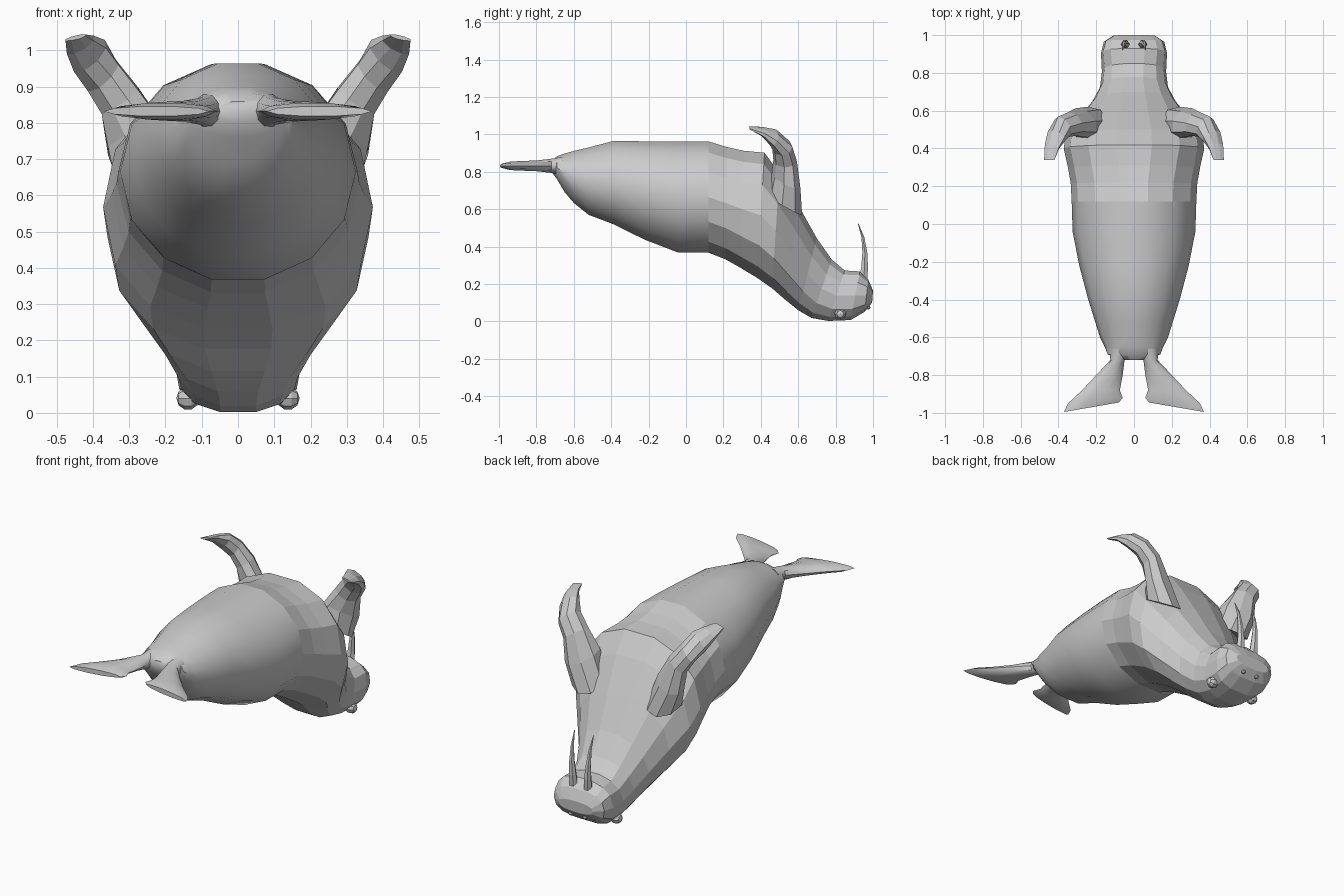
import bpy, bmesh, math
from mathutils import Vector


def ring(c, a, b, n=14, p=2.0):
    """Closed (super)elliptical section with half-axes a and b."""
    c, a, b = Vector(c), Vector(a), Vector(b)
    pts = []
    for i in range(n):
        t = 2 * math.pi * (i + 0.5) / n
        s, k = math.sin(t), math.cos(t)
        pts.append(c + a * math.copysign(abs(s) ** (2 / p), s)
                   + b * math.copysign(abs(k) ** (2 / p), k))
    return pts


def loft(name, rings, smooth=None, caps=(True, True), mirror=False):
    bm = bmesh.new()
    rows = [[bm.verts.new(v) for v in r] for r in rings]
    n = len(rows[0])
    for r, s in zip(rows, rows[1:]):
        for i in range(n):
            j = (i + 1) % n
            bm.faces.new((r[i], r[j], s[j], s[i]))
    if caps[0]:
        bm.faces.new(rows[0])
    if caps[1]:
        bm.faces.new(rows[-1])
    bmesh.ops.recalc_face_normals(bm, faces=bm.faces)
    me = bpy.data.meshes.new(name)
    bm.to_mesh(me)
    bm.free()
    ob = bpy.data.objects.new(name, me)
    bpy.context.collection.objects.link(ob)
    if mirror:
        ob.modifiers.new("mirror", "MIRROR").use_mirror_merge = False
    if smooth:
        bpy.ops.object.select_all(action='DESELECT')
        ob.select_set(True)
        bpy.context.view_layer.objects.active = ob
        bpy.ops.object.shade_smooth_by_angle(angle=math.radians(smooth))
    return ob


def section(top, bot, w, p=2.0):
    """Body ring spanning a top and a bottom (y, z) point, half-width w."""
    t, b = Vector((0, *top)), Vector((0, *bot))
    return ring((t + b) / 2, (w, 0, 0), (t - b) / 2, 14, p)


# smooth hind body: y, top z, bottom z, half-width
hind = [(-0.72, 0.86, 0.80, 0.06), (-0.69, 0.885, 0.76, 0.14),
        (-0.65, 0.90, 0.69, 0.155), (-0.60, 0.915, 0.63, 0.18),
        (-0.52, 0.935, 0.565, 0.205), (-0.39, 0.97, 0.515, 0.245),
        (-0.22, 0.97, 0.43, 0.29), (-0.04, 0.97, 0.36, 0.325),
        (0.12, 0.97, 0.36, 0.33)]
loft("hind_body", [section((y, t), (y, b), w) for y, t, b, w in hind],
     smooth=45, caps=(True, False))

# faceted chest, neck and head: top point, bottom point, half-width, squareness
fore = [((0.12, 0.97), (0.12, 0.36), 0.33, 2.0),
        ((0.22, 0.94), (0.21, 0.325), 0.335, 2.0),
        ((0.31, 0.92), (0.29, 0.28), 0.35, 2.1),
        ((0.42, 0.91), (0.38, 0.225), 0.372, 2.2),
        ((0.50, 0.80), (0.46, 0.17), 0.36, 2.2),
        ((0.60, 0.63), (0.53, 0.11), 0.29, 2.2),
        ((0.70, 0.45), (0.60, 0.055), 0.22, 2.2),
        ((0.78, 0.335), (0.67, 0.015), 0.18, 2.3),
        ((0.85, 0.275), (0.76, 0.0), 0.17, 2.5),
        ((0.93, 0.27), (0.88, 0.005), 0.175, 2.7),
        ((0.975, 0.225), (0.955, 0.05), 0.16, 2.7),
        ((1.0, 0.165), (0.995, 0.10), 0.11, 2.5)]
loft("chest_and_head", [section(*f) for f in fore], caps=(False, True))

# front flippers, curling back toward the tip
loft("front_flipper", [
    ring((0.24, 0.53, 0.62), (0.09, 0.02, -0.02), (-0.03, 0.09, -0.05), 8),
    ring((0.28, 0.535, 0.75), (0.085, 0.02, -0.03), (0, 0.075, -0.03), 8),
    ring((0.325, 0.53, 0.86), (0.055, 0.02, -0.035), (0, 0.06, 0.01), 8),
    ring((0.375, 0.515, 0.93), (0.045, 0.02, -0.04), (0.01, 0.05, 0.02), 8),
    ring((0.41, 0.465, 0.985), (0.048, 0.015, -0.035), (0.005, 0.025, 0.03), 8),
    ring((0.435, 0.41, 1.015), (0.04, 0.01, -0.02), (0, 0.01, 0.018), 8),
    ring((0.448, 0.34, 1.035), (0.03, 0.0, -0.007), (0, 0.0, 0.006), 8),
], mirror=True)

# tail flippers: y, inner x, outer x, half-thickness, backward skew
tail = [(-0.66, 0.03, 0.13, 0.05, 0), (-0.72, 0.05, 0.125, 0.04, 0),
        (-0.80, 0.06, 0.20, 0.03, 0), (-0.88, 0.075, 0.275, 0.027, 0),
        (-0.935, 0.06, 0.35, 0.024, -0.015), (-0.97, 0.08, 0.37, 0.014, -0.025)]
loft("tail_flipper", [
    ring(((i + o) / 2, y, 0.832), ((o - i) / 2, k, 0), (0, 0, h), 10)
    for y, i, o, h, k in tail], smooth=40, mirror=True)

# tusks
loft("tusk", [ring((x, y, z), (r, 0, 0), (0, r, 0), 6) for x, y, z, r in (
    (0.045, 0.945, 0.20, 0.026), (0.047, 0.955, 0.29, 0.021),
    (0.052, 0.956, 0.37, 0.015), (0.056, 0.946, 0.45, 0.009),
    (0.06, 0.92, 0.525, 0.002))], mirror=True)

# eyes and nostrils
for name, loc, r in (("eye", (0.138, 0.825, 0.04), 0.032),
                     ("nostril", (0.045, 0.975, 0.075), 0.012)):
    for side in (-1, 1):
        bpy.ops.mesh.primitive_uv_sphere_add(
            segments=8, ring_count=5, radius=r,
            location=(side * loc[0], loc[1], loc[2]),
            rotation=(0, math.pi / 2, 0))
        bpy.context.object.name = name
